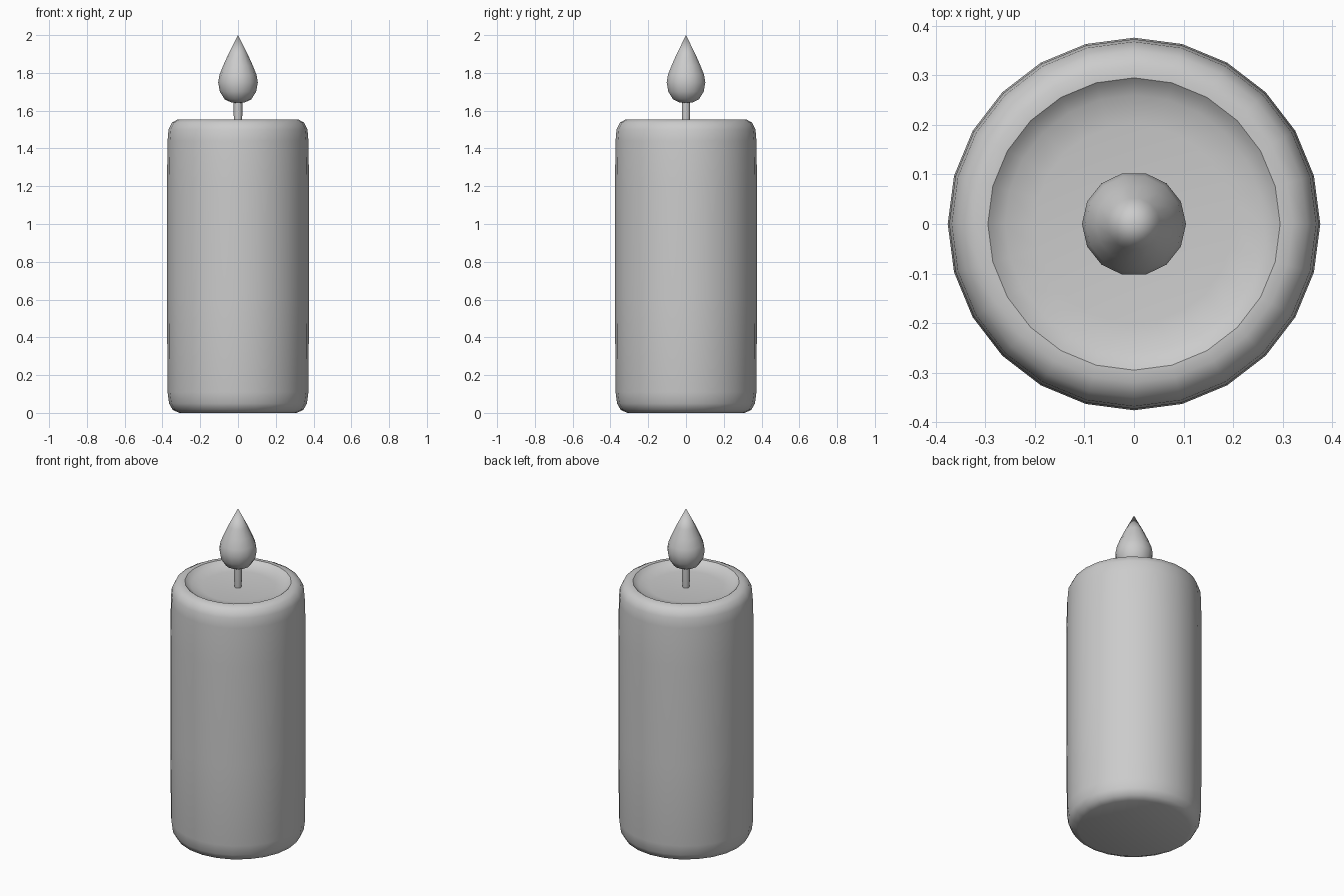
import bpy, math

if "Cube" in bpy.data.objects:
    bpy.data.objects.remove(bpy.data.objects["Cube"])


def lathe(name, profile, sides, angle=40):
    """Revolve (radius, z) points about z; radius 0 makes a pole."""
    verts, rings, faces = [], [], []
    for r, z in profile:
        n = 1 if r == 0 else sides
        rings.append(range(len(verts), len(verts) + n))
        verts += [(r * math.cos(2 * math.pi * i / sides),
                   r * math.sin(2 * math.pi * i / sides), z) for i in range(n)]
    for a, b in zip(rings, rings[1:]):
        for i in range(sides):
            j = (i + 1) % sides
            loop = [a[i % len(a)], a[j % len(a)], b[j % len(b)], b[i % len(b)]]
            faces.append(list(dict.fromkeys(loop)))
    mesh = bpy.data.meshes.new(name)
    mesh.from_pydata(verts, [], faces)
    obj = bpy.data.objects.new(name, mesh)
    bpy.context.collection.objects.link(obj)
    bpy.ops.object.select_all(action='DESELECT')
    bpy.context.view_layer.objects.active = obj
    obj.select_set(True)
    bpy.ops.object.shade_smooth_by_angle(angle=math.radians(angle))
    return obj


# Wax body: rounded foot and shoulder, shallow melted dish on top
lathe("wax_body", [
    (0, 0), (0.31, 0), (0.345, 0.015), (0.365, 0.05), (0.373, 0.11),
    (0.376, 0.6), (0.376, 1.2), (0.373, 1.44), (0.368, 1.50), (0.35, 1.537),
    (0.32, 1.553), (0.295, 1.554), (0.285, 1.545), (0.26, 1.53),
    (0.2, 1.522), (0, 1.52)], 24)

# Wick, running from the dish into the flame
lathe("wick", [(0, 1.51), (0.018, 1.51), (0.023, 1.58), (0.023, 1.66),
               (0, 1.66)], 10)

# Teardrop flame
lathe("flame", [
    (0, 1.64), (0.035, 1.643), (0.07, 1.66), (0.096, 1.70), (0.105, 1.75),
    (0.098, 1.79), (0.078, 1.84), (0.053, 1.895), (0, 2.0)], 14, 60)
